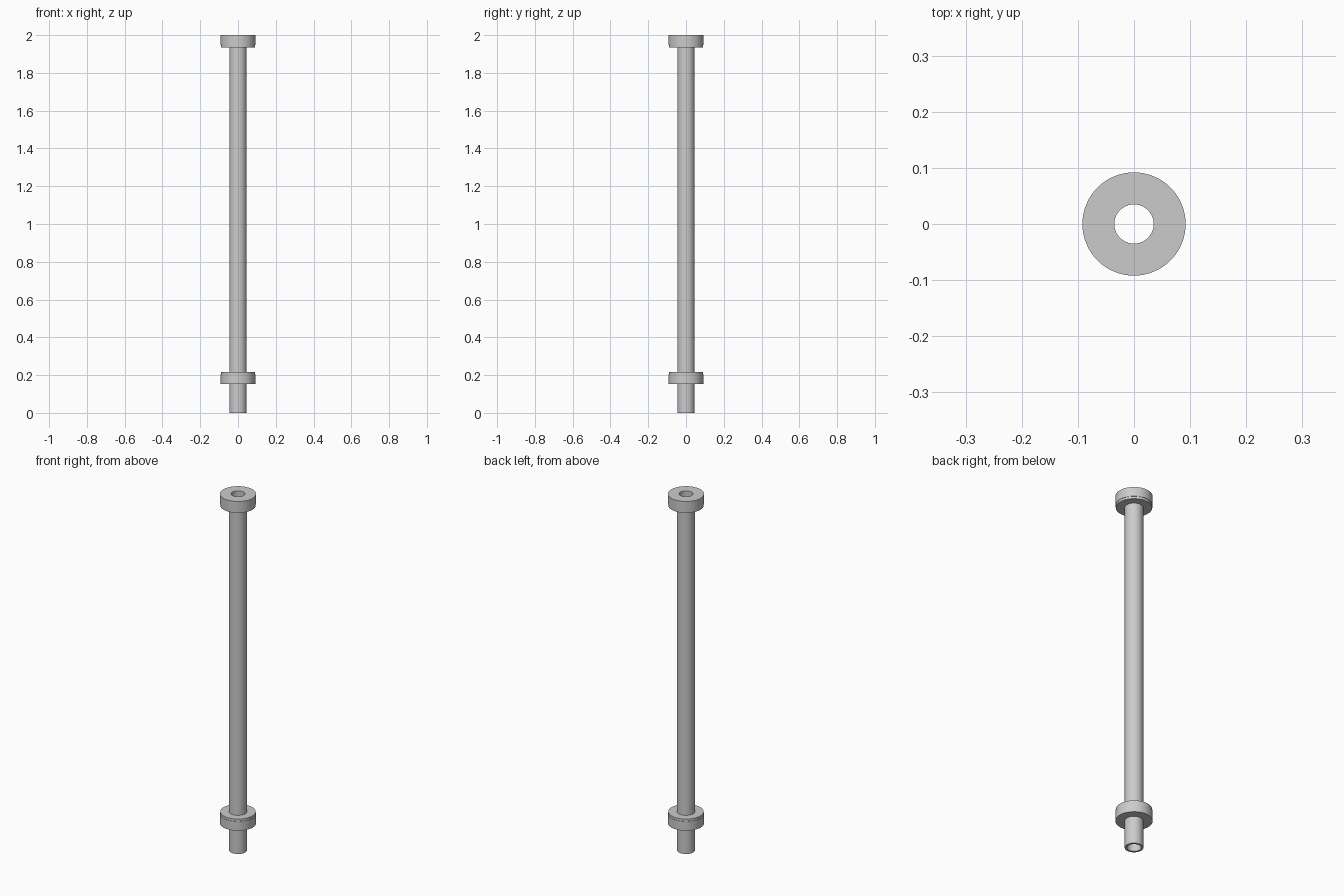
import bpy, bmesh, math

cube = bpy.data.objects.get("Cube")
if cube:
    bpy.data.objects.remove(cube, do_unlink=True)

SIDES = 64
BORE, TUBE, STEP, FLANGE = 0.035, 0.046, 0.09, 0.092

steel = bpy.data.materials.new("grey_steel")
steel.use_nodes = True
colour = (0.6, 0.6, 0.6, 1)
steel.diffuse_color = colour
steel.node_tree.nodes["Principled BSDF"].inputs["Base Color"].default_value = colour


def lathe(name, profile):
    """Spin a closed (radius, height) profile around the z axis."""
    bm = bmesh.new()
    verts = [bm.verts.new((r, 0, z)) for r, z in profile]
    edges = [bm.edges.new((verts[i - 1], verts[i])) for i in range(len(verts))]
    bmesh.ops.spin(bm, geom=verts + edges, cent=(0, 0, 0), axis=(0, 0, 1),
                   angle=math.tau, steps=SIDES, use_duplicate=False)
    bmesh.ops.remove_doubles(bm, verts=bm.verts, dist=1e-5)
    bmesh.ops.recalc_face_normals(bm, faces=bm.faces)
    mesh = bpy.data.meshes.new(name)
    bm.to_mesh(mesh)
    bm.free()
    mesh.materials.append(steel)
    obj = bpy.data.objects.new(name, mesh)
    bpy.context.collection.objects.link(obj)
    bpy.ops.object.select_all(action="DESELECT")
    obj.select_set(True)
    bpy.context.view_layer.objects.active = obj
    bpy.ops.object.shade_smooth_by_angle(angle=math.radians(30))
    return obj


# Hollow pipe, open at both ends
lathe("pipe", [(BORE, 0), (TUBE, 0), (TUBE, 2), (BORE, 2)])


def flange(name, outer_z, inner_z):
    """Collar with a shallow raised face on the side toward the pipe middle."""
    shoulder = inner_z + 0.2 * (outer_z - inner_z)
    lathe(name, [(BORE, outer_z), (FLANGE, outer_z), (FLANGE, shoulder),
                 (STEP, shoulder), (STEP, inner_z), (BORE, inner_z)])


flange("top_flange", 2.0, 1.935)
flange("lower_flange", 0.152, 0.217)
